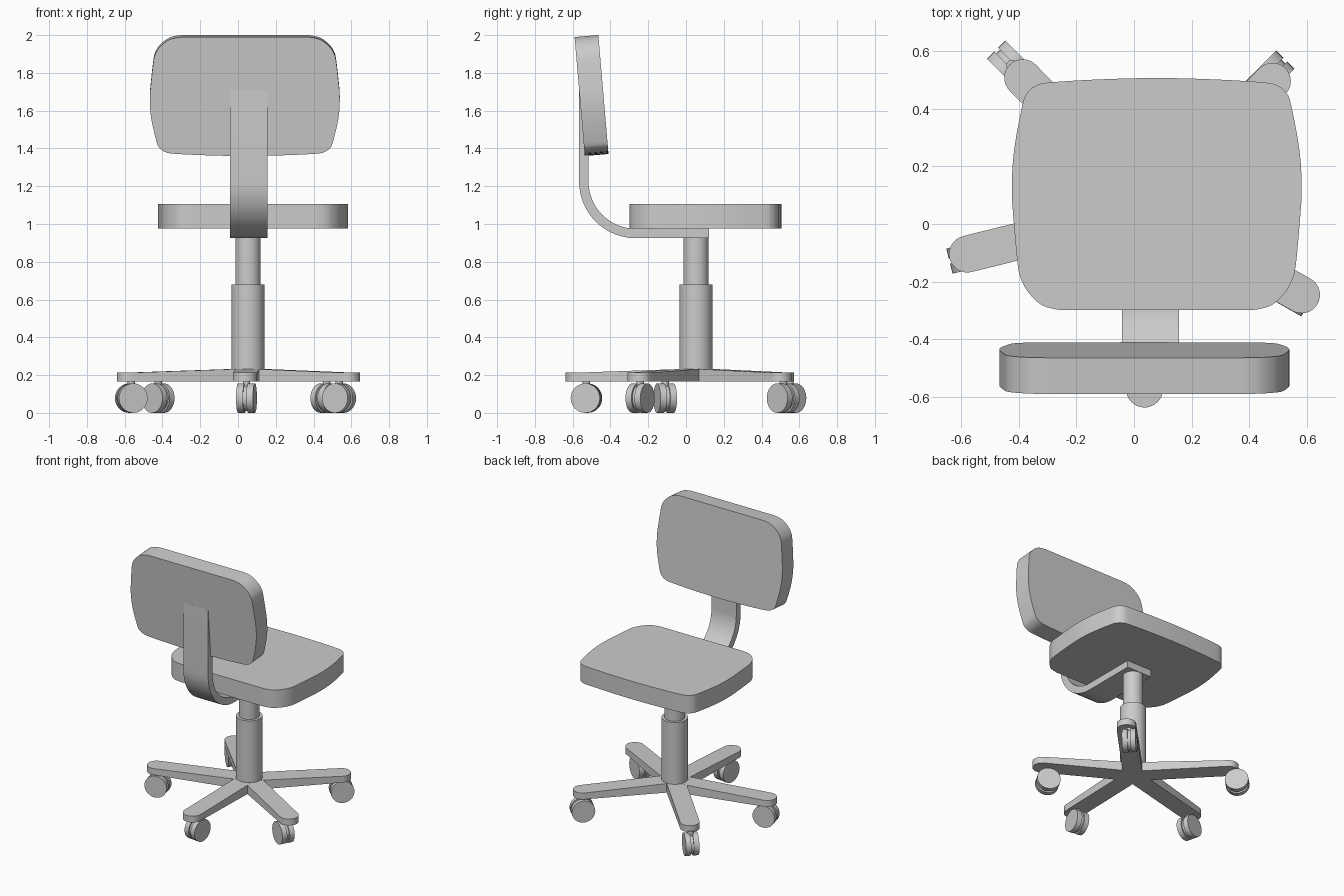
import bpy, bmesh, math
from mathutils import Matrix, Vector

if "Cube" in bpy.data.objects:
    bpy.data.objects.remove(bpy.data.objects["Cube"])

grey = bpy.data.materials.new("plain grey")
grey.diffuse_color = (0.6, 0.6, 0.6, 1)
grey.use_nodes = True
grey.node_tree.nodes["Principled BSDF"].inputs["Base Color"].default_value = grey.diffuse_color

CX = CY = 0.053  # axis of the column


def finish(name, bm, matrix=Matrix()):
    bmesh.ops.transform(bm, matrix=matrix, verts=bm.verts)
    bmesh.ops.recalc_face_normals(bm, faces=bm.faces)
    me = bpy.data.meshes.new(name)
    bm.to_mesh(me)
    bm.free()
    me.materials.append(grey)
    ob = bpy.data.objects.new(name, me)
    bpy.context.collection.objects.link(ob)
    return ob


def prism(points, z0, z1):
    """Extrude a 2D outline from z0 to z1."""
    bm = bmesh.new()
    low = [bm.verts.new((x, y, z0)) for x, y in points]
    top = [bm.verts.new((x, y, z1)) for x, y in points]
    bm.faces.new(low[::-1])
    bm.faces.new(top)
    n = len(points)
    for i in range(n):
        j = (i + 1) % n
        bm.faces.new((low[i], low[j], top[j], top[i]))
    return bm


def cylinder(bm, radius, depth, matrix, segments=32):
    bmesh.ops.create_cone(bm, cap_ends=True, segments=segments, radius1=radius,
                          radius2=radius, depth=depth, matrix=matrix)


def smooth_loop(pts, steps=3):
    """Closed Catmull-Rom curve through the points."""
    out, n = [], len(pts)
    for i in range(n):
        a, b, c, d = (Vector(pts[(i + k) % n]) for k in (-1, 0, 1, 2))
        for s in range(steps):
            t = s / steps
            out.append(tuple(0.5 * (2 * b + (c - a) * t + (2 * a - 5 * b + 4 * c - d) * t * t
                                    + (3 * b - a - 3 * c + d) * t ** 3)))
    return out


# cushion outline: half width, and depth from the straight edge (0 to 1)
half = [(0.2, 0), (0.3, 0), (0.345, 0.002), (0.4, 0.022), (0.445, 0.075), (0.47, 0.13),
        (0.482, 0.19), (0.495, 0.36), (0.503, 0.52), (0.495, 0.69), (0.466, 0.885),
        (0.45, 0.935), (0.42, 0.967), (0.372, 0.981), (0.2, 0.994)]


def cushion(length, thickness):
    loop = [(0, 0)] + half + [(0, 1)] + [(-u, v) for u, v in reversed(half)]
    pts = [(u, (v - 0.5) * length) for u, v in smooth_loop(loop)]
    return prism(pts, -thickness / 2, thickness / 2)


# seat and tilted backrest
finish("seat", cushion(0.805, 0.13), Matrix.Translation((0.079, 0.104, 1.04)))
tilt = math.radians(-90 + 4.9)
finish("backrest", cushion(0.632, 0.126),
       Matrix.Translation((0.036, -0.5, 1.68)) @ Matrix.Rotation(tilt, 4, 'X'))

# bent bar joining seat and backrest: (y, z) profile swept across x
R, T, by, bz = 0.3, 0.05, -0.266, 1.225
arc = [math.radians(270 - 90 * i / 16) for i in range(17)]
outer = [(by + R * math.cos(a), bz + R * math.sin(a)) for a in arc]
inner = [(by + (R - T) * math.cos(a), bz + (R - T) * math.sin(a)) for a in arc]
bar = ([(0.122, 0.925)] + outer + [(by - R, 1.71), (by - R + T, 1.71)]
       + inner[::-1] + [(0.122, 0.975)])
to_side = Matrix(((0, 0, 1, 0), (1, 0, 0, 0), (0, 1, 0, 0), (0, 0, 0, 1)))
finish("back_bar", prism(bar, -0.042, 0.157), to_side)

# column
for name, r, z0, z1 in (("lower_column", 0.087, 0.17, 0.68), ("upper_column", 0.067, 0.6, 0.93)):
    bm = bmesh.new()
    cylinder(bm, r, z1 - z0, Matrix.Translation((CX, CY, (z0 + z1) / 2)), 40)
    finish(name, bm)

# base arms: angle, reach; and casters: x, y, heading
legs = [(-166, 0.65, -0.565, -0.11, -166), (-91.5, 0.626, 0.045, -0.527, -98),
        (-29.5, 0.607, 0.535, -0.243, -29.5), (46, 0.615, 0.47, 0.515, 45),
        (134, 0.632, -0.423, 0.55, 135)]
W = 0.064
for i, (angle, reach, wx, wy, heading) in enumerate(legs, 1):
    tip = [math.radians(-90 + 180 * k / 16) for k in range(17)]
    pts = [(0, -W)] + [(reach + W * math.cos(a), W * math.sin(a)) for a in tip] + [(0, W)]
    bm = prism(pts, 0.167, 0.213)
    for v in bm.verts:  # top slopes up to the middle
        if v.co.z > 0.2:
            v.co.z = 0.235 - 0.022 * min(1, v.co.x / reach)
    finish(f"base_arm_{i}", bm, Matrix.Translation((CX, CY, 0))
           @ Matrix.Rotation(math.radians(angle), 4, 'Z'))

    # twin-wheel caster with hub and stem
    bm = bmesh.new()
    turn = Matrix.Rotation(math.pi / 2, 4, 'X')
    for side in (-1, 1):
        cylinder(bm, 0.078, 0.036, Matrix.Translation((0, side * 0.027, 0.078)) @ turn)
    cylinder(bm, 0.068, 0.02, Matrix.Translation((0, 0, 0.078)) @ turn)
    cylinder(bm, 0.02, 0.09, Matrix.Translation((0, 0, 0.13)), 16)
    finish(f"caster_{i}", bm, Matrix.Translation((wx, wy, 0))
           @ Matrix.Rotation(math.radians(heading), 4, 'Z'))

# smooth shading with sharp edges kept
for ob in bpy.context.scene.objects:
    ob.select_set(True)
    bpy.context.view_layer.objects.active = ob
bpy.ops.object.shade_smooth_by_angle(angle=math.radians(30))
